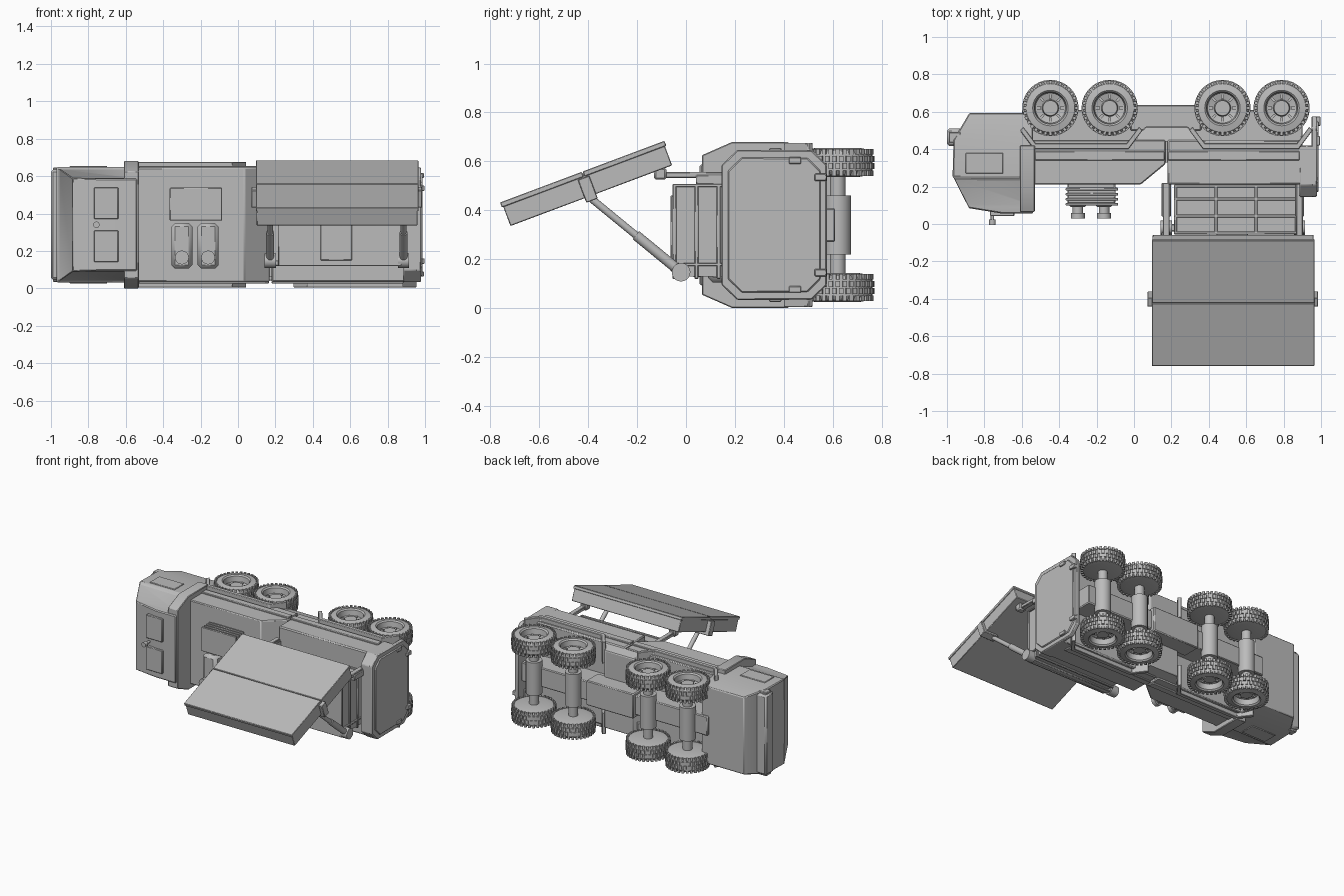
import bpy, bmesh, math
from mathutils import Vector, Matrix

cube = bpy.data.objects.get("Cube")
if cube:
    bpy.data.objects.remove(cube, do_unlink=True)

grey = bpy.data.materials.new("plain_grey")
grey.use_nodes = True
grey.diffuse_color = (0.5, 0.5, 0.5, 1)
grey.node_tree.nodes["Principled BSDF"].inputs["Base Color"].default_value = (0.5, 0.5, 0.5, 1)

MID = 0.34   # centre plane of the vehicle, which lies on its side
parts = []


def finish(name, bm, bevel=0):
    bmesh.ops.recalc_face_normals(bm, faces=bm.faces)
    mesh = bpy.data.meshes.new(name)
    bm.to_mesh(mesh)
    bm.free()
    mesh.materials.append(grey)
    ob = bpy.data.objects.new(name, mesh)
    bpy.context.collection.objects.link(ob)
    if bevel:
        mod = ob.modifiers.new("bevel", "BEVEL")
        mod.width, mod.segments, mod.limit_method = bevel, 1, "ANGLE"
    parts.append(ob)
    return ob


def skin(bm, rings):
    """Join rings of points into a closed solid."""
    loops = [[bm.verts.new(p) for p in ring] for ring in rings]
    n = len(loops[0])
    for a, b in zip(loops, loops[1:]):
        for i in range(n):
            bm.faces.new((a[i], a[(i + 1) % n], b[(i + 1) % n], b[i]))
    bm.faces.new(loops[0])
    bm.faces.new(loops[-1])


def prism(name, pts, axis, a, b, bevel=0):
    """Extrude a 2D outline along x (points y,z) or z (points x,y)."""
    bm = bmesh.new()
    put = (lambda p, t: (t, *p)) if axis == "x" else (lambda p, t: (*p, t))
    skin(bm, [[put(p, t) for p in pts] for t in (a, b)])
    return finish(name, bm, bevel)


def box(name, x, y, z, bevel=0):
    return prism(name, [(x[0], y[0]), (x[1], y[0]), (x[1], y[1]), (x[0], y[1])], "z", *z, bevel)


def both(make, name, x, y, z, bevel=0):
    """Make a box and its mirror across the centre plane."""
    make("left_" + name, x, y, z, bevel)
    make("right_" + name, x, y, (2 * MID - z[1], 2 * MID - z[0]), bevel)


def loft(name, levels, bevel=0, inset=None):
    """Stack of rectangles: depth y, front x, rear x, half width."""
    bm = bmesh.new()
    skin(bm, [[(x0, y, MID - h), (x1, y, MID - h), (x1, y, MID + h), (x0, y, MID + h)]
              for y, x0, x1, h in levels])
    if inset:
        bmesh.ops.recalc_face_normals(bm, faces=bm.faces)
        panes = [f for f in bm.faces if inset(f.calc_center_median())]
        bmesh.ops.inset_individual(bm, faces=panes, thickness=0.022, depth=-0.008)
    return finish(name, bm, bevel)


def rod(name, p, q, r, sides=20):
    p, q = Vector(p), Vector(q)
    bm = bmesh.new()
    turn = (q - p).to_track_quat("Z", "Y").to_matrix().to_4x4()
    bmesh.ops.create_cone(bm, cap_ends=True, segments=sides, radius1=r, radius2=r,
                          depth=(q - p).length, matrix=Matrix.Translation((p + q) / 2) @ turn)
    return finish(name, bm)


# Cab with sunken windows
loft("cab", [(0.594, -0.88, -0.54, 0.28), (0.45, -0.965, -0.54, 0.31), (0.25, -0.97, -0.54, 0.31),
             (0.085, -0.885, -0.54, 0.25), (0.055, -0.70, -0.54, 0.245)], 0.006,
     lambda c: 0.1 < c.y < 0.24 and c.x < -0.6)
loft("cab_rear_frame", [(0.42, -0.61, -0.53, 0.34), (0.19, -0.61, -0.53, 0.34),
                        (0.065, -0.61, -0.53, 0.285)], 0.004)
loft("bumper", [(0.51, -1.0, -0.9, 0.29), (0.417, -1.0, -0.9, 0.295)], 0.012)
both(box, "headlight", (-0.99, -0.925), (0.435, 0.49), (0.625, 0.645), 0.004)
both(box, "roof_hatch", (-0.77, -0.64), (0.042, 0.07), (0.37, 0.54), 0.004)
both(box, "door_panel", (-0.90, -0.70), (0.27, 0.38), (0.64, 0.655), 0.003)
rod("roof_lamp_post", (-0.757, 0.06, MID), (-0.757, 0.02, MID), 0.009)
rod("roof_lamp", (-0.757, 0.025, MID), (-0.757, -0.005, MID), 0.017)

# Front and rear body modules
prism("front_body", [(-0.6, 0.21), (0.035, 0.21), (0.168, 0.32), (0.168, 0.45), (-0.6, 0.45)],
      "z", 0.035, 0.645, 0.006)
box("rear_body", (0.178, 0.90), (0.21, 0.45), (0.035, 0.645), 0.008)
box("joint_core", (0.1, 0.25), (0.33, 0.5), (0.06, 0.62))
loft("middle_underbody", [(0.44, 0.0, 0.35, 0.30), (0.52, 0.06, 0.29, 0.28)], 0.005)
both(box, "front_side_rail", (-0.53, 0.165), (0.34, 0.39), (0.64, 0.655), 0.004)
both(box, "rear_side_rail", (0.18, 0.885), (0.34, 0.39), (0.64, 0.655), 0.004)

# Fenders with folded-down ends
for name, x0, x1 in (("front", -0.61, 0.045), ("rear", 0.295, 0.955)):
    outline = [(x0, 0.50), (x0 + 0.075, 0.40), (x1 - 0.075, 0.40), (x1, 0.50),
               (x1 - 0.018, 0.52), (x1 - 0.085, 0.43), (x0 + 0.085, 0.43), (x0 + 0.018, 0.52)]
    prism("left_" + name + "_fender", outline, "z", 0.52, 0.675, 0.003)
    prism("right_" + name + "_fender", outline, "z", 0.005, 0.16, 0.003)

# Rear end
half = [(0.145, 0.245), (0.21, 0.307), (0.515, 0.305), (0.576, 0.245)]
gate = [(y, MID + h) for y, h in half] + [(y, MID - h) for y, h in reversed(half)]
prism("tailgate", gate, "x", 0.95, 0.978, 0.005)
prism("tailgate_panel", [(0.36 + (y - 0.36) * 0.88, MID + (z - MID) * 0.9) for y, z in gate],
      "x", 0.97, 0.986, 0.005)
prism("rear_block", [(min(y, 0.42), z) for y, z in gate], "x", 0.885, 0.96, 0.005)
both(box, "tail_lamp", (0.975, 0.994), (0.42, 0.47), (0.59, 0.617), 0.003)
both(box, "tow_hook", (0.97, 0.998), (0.525, 0.575), (0.52, 0.55), 0.004)

# Equipment on the front body
box("vent_base", (-0.355, -0.10), (0.11, 0.22), (0.37, 0.53), 0.006)
for i in range(4):
    y = 0.098 + i * 0.027
    box("vent_slat", (-0.365, -0.085), (y, y + 0.015), (0.362, 0.538), 0.003)
for x in (-0.30, -0.16):
    box("tank", (x - 0.056, x + 0.056), (0.09, 0.22), (0.105, 0.35), 0.02)
    rod("tank_neck", (x, 0.10, 0.165), (x, 0.05, 0.165), 0.028)
    rod("tank_cap", (x, 0.06, 0.165), (x, 0.03, 0.165), 0.037)

# Cargo box with framed sides
box("cargo_box", (0.225, 0.865), (-0.05, 0.22), (0.13, 0.50))
for y in (-0.055, 0.035, 0.125, 0.195):
    box("cargo_band", (0.215, 0.875), (y, y + 0.016), (0.12, 0.508), 0.003)
for x in (0.215, 0.43, 0.645, 0.86):
    both(box, "cargo_post", (x, x + 0.016), (-0.05, 0.21), (0.495, 0.508), 0.003)
box("cargo_top_plate", (0.44, 0.61), (-0.063, -0.05), (0.15, 0.46), 0.003)
box("cargo_sill", (0.17, 0.90), (-0.04, 0.0), (0.12, 0.15), 0.005)

# Raised lid: plates on a thick slab
corner, along, down = Vector((-0.76, 0.432)), Vector((0.936, 0.351)), Vector((0.351, -0.936))


def lid_part(name, s0, s1, d0, d1, x0, x1):
    pts = [corner + along * s + down * d for s, d in ((s0, d0), (s1, d0), (s1, d1), (s0, d1))]
    prism(name, [tuple(p) for p in pts], "x", x0, x1, 0.003)


lid_part("lid_slab", 0.006, 0.712, 0.008, 0.105, 0.10, 0.96)
lid_part("lid_outer_plate", 0, 0.357, 0, 0.022, 0.095, 0.965)
lid_part("lid_inner_plate", 0.361, 0.718, 0, 0.022, 0.095, 0.965)

# Lid struts and hinge arms
for x, side in ((0.172, -1), (0.885, 1)):
    foot, top = Vector((x, -0.02, 0.147)), Vector((x, -0.39, 0.45))
    rod("strut_foot", foot - Vector((0.03, 0, 0)), foot + Vector((0.03, 0, 0)), 0.038)
    rod("strut_sleeve", foot, foot.lerp(top, 0.5), 0.021)
    rod("strut_rod", foot, top, 0.015)
    xs = sorted((x - side * 0.02, x + side * 0.1))
    lid_part("strut_bracket", 0.33, 0.38, 0.025, 0.125, *xs)
    box("hinge_arm", (x - 0.018, x + 0.018), (-0.12, 0.22), (0.532, 0.557), 0.004)
    box("hinge_clevis", (x - 0.027, x + 0.027), (-0.13, -0.08), (0.525, 0.575), 0.008)
    box("hinge_base", (x - 0.025, x + 0.025), (0.04, 0.22), (0.505, 0.545), 0.004)

# Chassis spine and axles
box("chassis_spine", (-0.6, 0.9), (0.42, 0.61), (0.27, 0.41), 0.006)
box("spine_centre", (-0.02, 0.36), (0.5, 0.636), (0.25, 0.43), 0.006)


def build_wheel():
    """Tyre, rim, bolts and tread, axis on z, outer side up."""
    bm = bmesh.new()
    outline = [(0.0, 0), (0.09, 0), (0.13, 0.008), (0.142, 0.025), (0.142, 0.092), (0.13, 0.11),
               (0.095, 0.117), (0.086, 0.108), (0.08, 0.07), (0.045, 0.06), (0.04, 0.085), (0.0, 0.085)]
    verts = [bm.verts.new((r, 0, t)) for r, t in outline]
    edges = [bm.edges.new(pair) for pair in zip(verts, verts[1:])]
    bmesh.ops.spin(bm, geom=verts + edges, cent=(0, 0, 0), axis=(0, 0, 1),
                   angle=math.tau, steps=40, use_merge=True)
    bmesh.ops.remove_doubles(bm, verts=bm.verts, dist=0.0001)

    def block(r, t, turn, size):
        place = (Matrix.Rotation(turn, 4, "Z") @ Matrix.Translation((r, 0, t))
                 @ Matrix.Diagonal((*size, 1)))
        bmesh.ops.create_cube(bm, size=1, matrix=place)

    count = 32
    for i in range(count):
        turn = math.tau * i / count
        shift = math.pi / count
        block(0.144, 0.044, turn, (0.012, 0.017, 0.024))
        block(0.144, 0.073, turn + shift, (0.012, 0.017, 0.024))
        block(0.139, 0.015, turn + shift, (0.016, 0.016, 0.022))
        block(0.139, 0.103, turn, (0.016, 0.016, 0.022))
    for i in range(8):
        block(0.062, 0.068, math.tau * i / 8, (0.022, 0.014, 0.016))
    return finish("wheel", bm)


wheel = build_wheel()
for i, x in enumerate((-0.447, -0.13, 0.473, 0.789)):
    rod("axle", (x, 0.62, 0.08), (x, 0.62, 0.60), 0.032)
    rod("axle_housing", (x, 0.62, 0.22), (x, 0.62, 0.46), 0.055)
    for top in (True, False):
        ob = wheel if i == 0 and top else wheel.copy()
        if ob is not wheel:
            bpy.context.collection.objects.link(ob)
            parts.append(ob)
        ob.location = (x, 0.62, 0.537 if top else 2 * MID - 0.537)
        ob.rotation_euler = (0 if top else math.pi, 0, 0)

# Smooth the round parts, keep hard edges
bpy.ops.object.select_all(action="DESELECT")
for ob in parts:
    ob.select_set(True)
bpy.context.view_layer.objects.active = parts[0]
bpy.ops.object.shade_smooth_by_angle(angle=math.radians(30))
